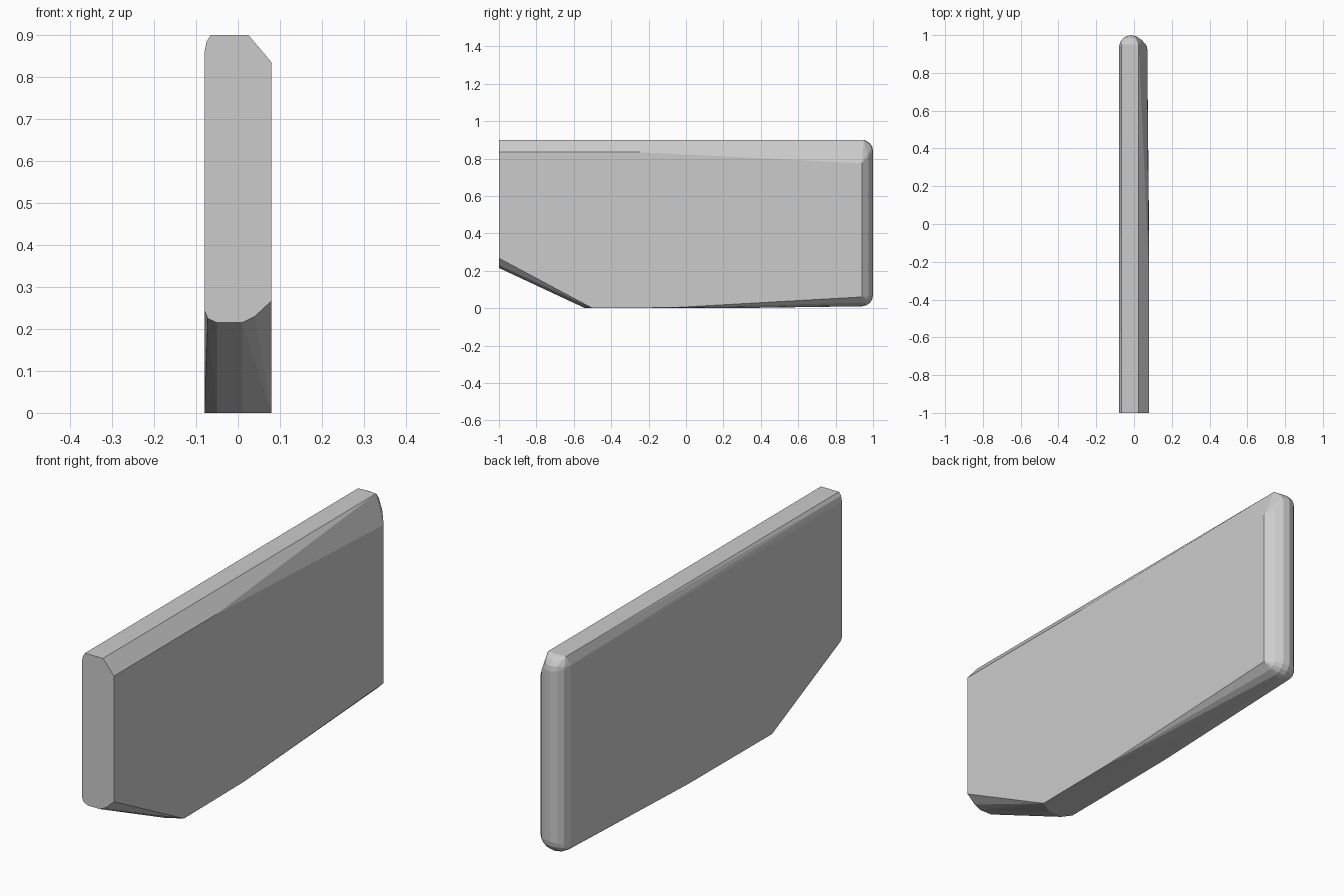
import bpy, bmesh, math

if "Cube" in bpy.data.objects:
    bpy.data.objects.remove(bpy.data.objects["Cube"])

pts = []

# front end cross-section (x, z) with chamfered corners
front = [(-0.08, 0.86), (-0.075, 0.885), (-0.065, 0.9), (0.025, 0.9), (0.08, 0.835),
         (0.08, 0.267), (0.04, 0.23), (0.01, 0.215), (-0.05, 0.215), (-0.072, 0.225), (-0.08, 0.245)]
pts += [(x, -1.0, z) for x, z in front]

# underside: end of the sloped cut, flat run, and start of the tapered right side
pts += [(-0.08, -0.5, 0), (-0.05, -0.54, 0), (0.01, -0.54, 0), (0.08, -0.5, 0),
        (0.08, -0.07, 0.003), (0.08, -0.27, 0.835), (0.02, 0.24, 0), (-0.05, 0.24, 0),
        (-0.08, 0.1, 0.003)]

# top edges run to the rounded back
pts += [(-0.065, 0.95, 0.9), (0.025, 0.95, 0.9)]

# rounded back end: slices (x, corner radius, top centre z, bottom centre z)
slices = [(-0.08, 0.0, 0.86, 0.04), (-0.07, 0.03, 0.85, 0.055), (-0.05, 0.05, 0.845, 0.065),
          (-0.02, 0.06, 0.84, 0.07), (0.01, 0.055, 0.84, 0.07), (0.04, 0.035, 0.81, 0.065),
          (0.07, 0.0, 0.775, 0.06)]
for x, r, zt, zb in slices:
    for i in range(5):
        a = math.pi / 2 * i / 4
        y = 0.94 + r * math.cos(a)
        pts.append((x, y, zt + r * math.sin(a)))
        pts.append((x, y, zb - r * math.sin(a)))

# convex block through all outlines
bm = bmesh.new()
for p in pts:
    bm.verts.new(p)
res = bmesh.ops.convex_hull(bm, input=bm.verts)
junk = {v for v in res["geom_interior"] + res["geom_unused"] if isinstance(v, bmesh.types.BMVert)}
bmesh.ops.delete(bm, geom=[v for v in junk if not v.link_faces], context='VERTS')
bmesh.ops.dissolve_limit(bm, angle_limit=math.radians(0.3), verts=bm.verts, edges=bm.edges)
bmesh.ops.recalc_face_normals(bm, faces=bm.faces)
mesh = bpy.data.meshes.new("bevelled_slab")
bm.to_mesh(mesh)
bm.free()
obj = bpy.data.objects.new("bevelled_slab", mesh)
bpy.context.collection.objects.link(obj)
